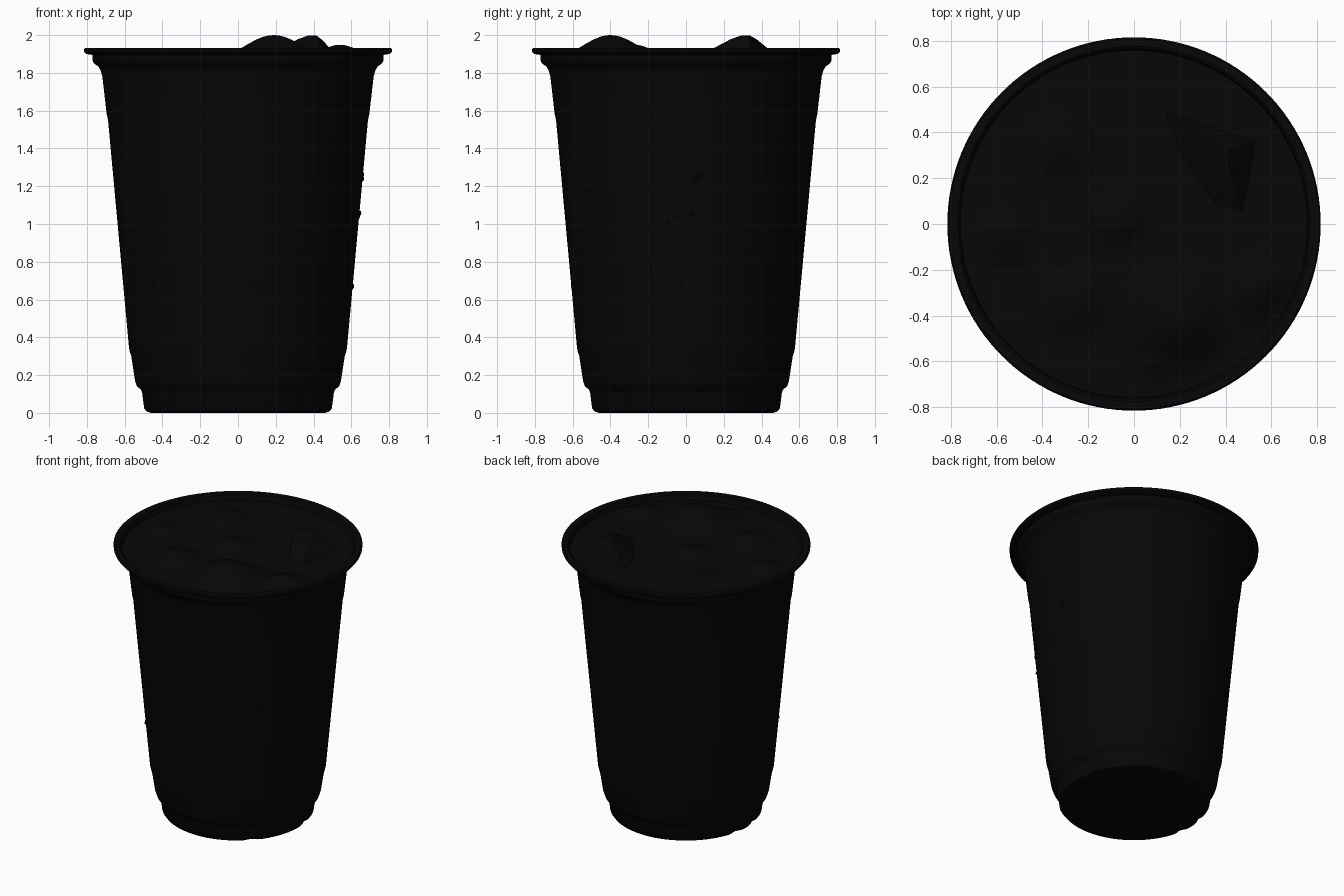
import bpy, bmesh, math, random
from mathutils import Vector

old = bpy.data.objects.get("Cube")
if old:
    bpy.data.objects.remove(old, do_unlink=True)

black = bpy.data.materials.new("matte black")
black.use_nodes = True
colour = (0.002, 0.002, 0.002, 1)
black.diffuse_color = colour
black.node_tree.nodes["Principled BSDF"].inputs["Base Color"].default_value = colour

SEG = 128


def finish(name, bm, angle=35):
    bmesh.ops.recalc_face_normals(bm, faces=bm.faces)
    mesh = bpy.data.meshes.new(name)
    bm.to_mesh(mesh)
    bm.free()
    mesh.materials.append(black)
    ob = bpy.data.objects.new(name, mesh)
    bpy.context.collection.objects.link(ob)
    bpy.ops.object.select_all(action='DESELECT')
    ob.select_set(True)
    bpy.context.view_layer.objects.active = ob
    bpy.ops.object.shade_smooth_by_angle(angle=math.radians(angle))


def skin(loops, cap_start=False, cap_end=False):
    """Bridge a stack of point loops into one surface."""
    bm = bmesh.new()
    loops = [[bm.verts.new(p) for p in loop] for loop in loops]
    for a, b in zip(loops, loops[1:]):
        for i in range(len(a)):
            j = (i + 1) % len(a)
            bm.faces.new((a[i], a[j], b[j], b[i]))
    if cap_start:
        bm.faces.new(loops[0])
    if cap_end:
        bm.faces.new(loops[-1])
    return bm


def rings(profile, place):
    return [[place(r, z, math.tau * i / SEG) for i in range(SEG)] for r, z in profile]


# Cup: stepped foot, tapered wall, shoulder bands, rolled rim and inner lip
cup_profile = [
    (0.46, 0.0), (0.485, 0.008), (0.497, 0.025), (0.508, 0.11), (0.515, 0.125),
    (0.535, 0.14), (0.545, 0.17), (0.565, 0.30), (0.573, 0.325), (0.577, 0.345),
    (0.688, 1.55), (0.695, 1.58), (0.718, 1.78), (0.728, 1.815), (0.74, 1.835),
    (0.762, 1.85), (0.77, 1.865), (0.77, 1.895), (0.802, 1.90), (0.814, 1.91),
    (0.815, 1.925), (0.808, 1.932), (0.775, 1.932), (0.765, 1.925), (0.755, 1.87)]
notches = [math.radians(a) for a in (10, 168, 190, -45)]


def cup_point(r, z, a):
    # Shallow finger dents around the foot
    if z < 0.12:
        for n in notches:
            d = math.atan2(math.sin(a - n), math.cos(a - n))
            r -= 0.018 * math.exp(-(d / 0.07) ** 2)
    return (r * math.cos(a), r * math.sin(a), z)


finish("cup", skin(rings(cup_profile, cup_point), cap_start=True))

# Drink surface with half-sunken ice: x, y, half width, half depth, turn, height
LEVEL = 1.885
ice = [(-0.35, 0.34, 0.20, 0.20, 0.2, 0.042), (-0.57, -0.05, 0.17, 0.16, 0.0, 0.040),
       (-0.07, 0.03, 0.18, 0.16, 0.4, 0.042), (-0.26, -0.34, 0.23, 0.19, 0.5, 0.047),
       (0.19, -0.40, 0.30, 0.29, 0.25, 0.115), (0.54, -0.27, 0.21, 0.17, 0.7, 0.064),
       (0.10, -0.57, 0.13, 0.14, 0.6, 0.040)]


def drink_point(r, z, a):
    x, y = r * math.cos(a), r * math.sin(a)
    lift = 0
    for cx, cy, w, d, turn, h in ice:
        c, s = math.cos(turn), math.sin(turn)
        u = ((x - cx) * c + (y - cy) * s) / w
        v = ((y - cy) * c - (x - cx) * s) / d
        q = (abs(u) ** 2.6 + abs(v) ** 2.6) ** (1 / 2.6)
        if q < 1:
            lift = max(lift, h * (0.5 + 0.5 * math.cos(math.pi * q)))
    return (x, y, z + lift)


RINGS = 56
drink_profile = [(0.758 * (1 - k / RINGS) + 0.002, LEVEL) for k in range(RINGS + 1)]
finish("drink_surface", skin(rings(drink_profile, drink_point), cap_end=True), 60)

# Faceted corner of an ice cube breaking the surface, with a worn tip
outline = ((0.12, 0.50), (0.19, 0.31), (0.36, 0.06), (0.48, 0.04), (0.54, 0.36))
corner = [[(0.40 + (x - 0.40) * k, 0.32 + (y - 0.32) * k, z) for x, y in outline]
          for k, z in ((1, LEVEL - 0.01), (0.3, 1.978), (0.1, 1.998))]
finish("ice_corner", skin(corner, cap_end=True), 25)

# Condensation droplets on the front and sides of the wall
random.seed(4)
bm = bmesh.new()
for k in range(14):
    a = math.radians(random.uniform(-170, 20))
    z = random.uniform(0.6, 1.4)
    r = 0.577 + (z - 0.345) * 0.0921
    drop = bmesh.ops.create_icosphere(bm, subdivisions=2,
                                      radius=random.uniform(0.006, 0.012))["verts"]
    for v in drop:
        v.co.z *= 1.4
        v.co += Vector((r * math.cos(a), r * math.sin(a), z))
finish("droplets", bm, 60)
